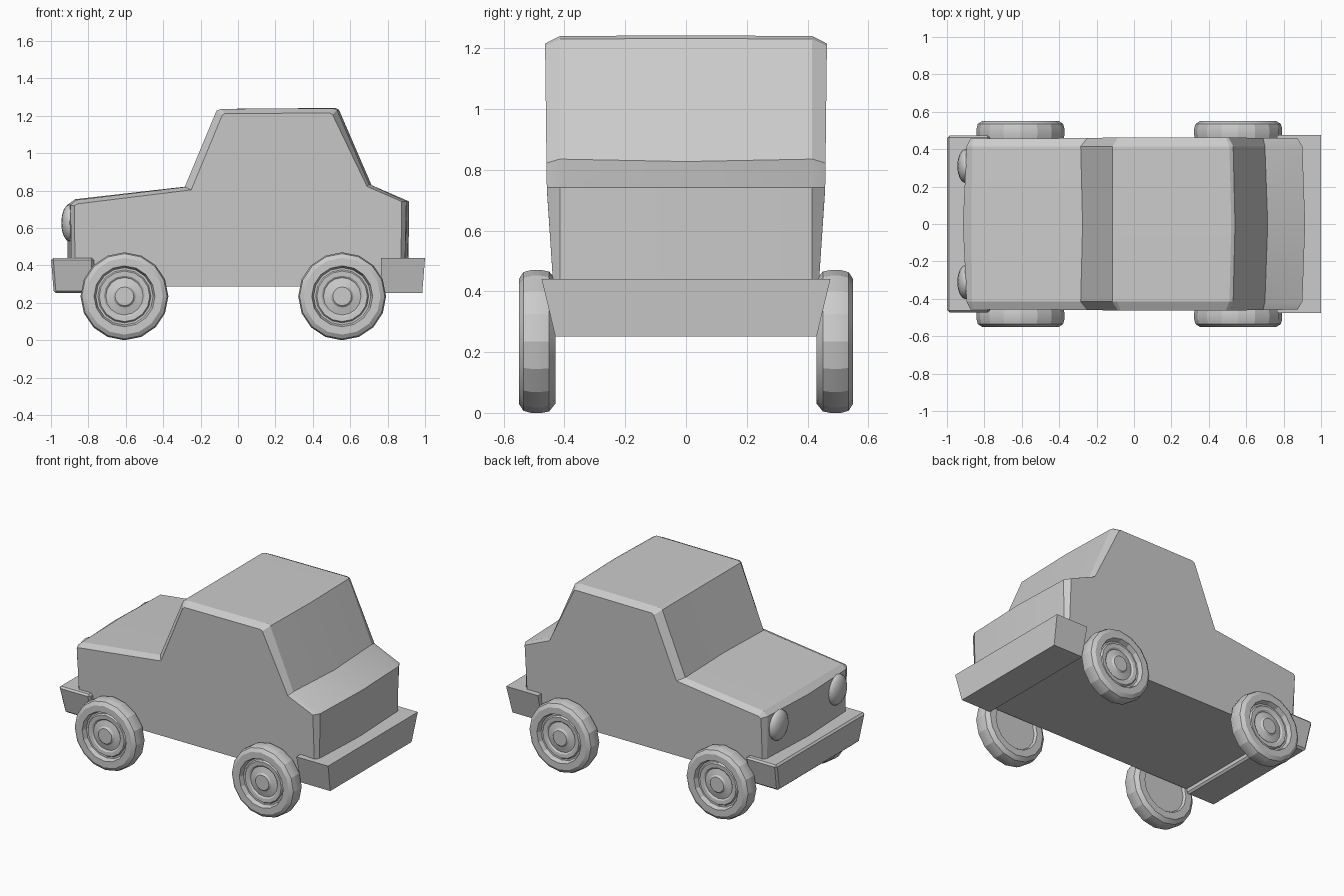
import bpy, bmesh, math

if "Cube" in bpy.data.objects:
    bpy.data.objects.remove(bpy.data.objects["Cube"])


def make_object(name, bm, angle=25):
    bmesh.ops.recalc_face_normals(bm, faces=bm.faces[:])
    mesh = bpy.data.meshes.new(name)
    bm.to_mesh(mesh)
    bm.free()
    ob = bpy.data.objects.new(name, mesh)
    bpy.context.collection.objects.link(ob)
    bpy.ops.object.select_all(action='DESELECT')
    ob.select_set(True)
    bpy.context.view_layer.objects.active = ob
    bpy.ops.object.shade_smooth_by_angle(angle=math.radians(angle))
    return ob


def loft(bm, rings, closed=True, caps=True):
    """Skin a list of equal-length point rings."""
    loops = [[bm.verts.new(p) for p in ring] for ring in rings]
    n = len(loops[0])
    for a, b in zip(loops, loops[1:]):
        for i in range(n):
            j = (i + 1) % n
            bm.faces.new((a[i], a[j], b[j], b[i]))
    if caps:
        bm.faces.new(loops[0])
        bm.faces.new(loops[-1])


# Car body: side outlines lofted across the width, chamfered at the flanks
middle = [(-.91, .29), (-.915, .725), (-.87, .757), (-.275, .825), (-.115, 1.23),
          (-.09, 1.24), (.52, 1.245), (.54, 1.235), (.715, .83), (.915, .745), (.91, .29)]
shoulder = [(-.89, .29), (-.895, .725), (-.865, .753), (-.285, .822), (-.115, 1.23),
            (-.09, 1.24), (.51, 1.243), (.53, 1.233), (.70, .838), (.90, .745), (.89, .29)]
flank = [(-.87, .29), (-.875, .722), (-.86, .732), (-.25, .807), (-.085, 1.205),
         (-.07, 1.215), (.49, 1.218), (.505, 1.21), (.69, .825), (.875, .745), (.87, .29)]


def half_width(z):
    if z < .74:
        return .428 + (z - .29) / .45 * .03
    return .458 + (z - .74) / .5 * .006


rings = []
for y, shape in ((-1, flank), (-.415, shoulder), (0, middle), (.415, shoulder), (1, flank)):
    rings.append([(x, y * half_width(z) if abs(y) == 1 else y, z) for x, z in shape])
bm = bmesh.new()
loft(bm, rings)
make_object("car_body", bm, 20)


# Bumpers: tapered blocks wrapping the ends of the body
def bumper(name, x_in, x_top, x_low, bevel):
    bm = bmesh.new()
    low, top = .255, .443
    loft(bm, [[(x_in, -.43, low), (x_low, -.43, low), (x_low, .43, low), (x_in, .43, low)],
              [(x_in, -.475, top), (x_top, -.475, top), (x_top, .475, top), (x_in, .475, top)]])
    if bevel:
        bmesh.ops.bevel(bm, geom=bm.edges[:], offset=bevel, segments=1,
                        affect='EDGES', profile=.5)
    make_object(name, bm)


bumper("front_bumper", -.77, -1.0, -.985, .012)
bumper("rear_bumper", .765, 1.0, .985, 0)

# Headlights: flattened domes on the nose
for side, label in ((-1, "right"), (1, "left")):
    bm = bmesh.new()
    bmesh.ops.create_uvsphere(bm, u_segments=16, v_segments=8, radius=1)
    bmesh.ops.scale(bm, vec=(.045, .092, .10), verts=bm.verts)
    bmesh.ops.translate(bm, vec=(-.9, side * .31, .63), verts=bm.verts)
    make_object("headlight_" + label, bm, 40)

# Wheels: 16-sided turned tyre with recessed rim and raised hub
tyre = [(.15, .445), (.16, .43), (.205, .43), (.23, .45), (.235, .475), (.235, .51),
        (.228, .535), (.205, .55), (.163, .55), (.153, .52), (.142, .52), (.135, .53),
        (.11, .528), (.10, .52), (.06, .53), (.05, .54)]
for x, end in ((-.607, "front"), (.557, "rear")):
    for side, label in ((-1, "right"), (1, "left")):
        rings = []
        for r, y in tyre:
            rings.append([(x + r * math.cos(k * math.pi / 8), side * y,
                           .238 + r * math.sin(k * math.pi / 8)) for k in range(16)])
        bm = bmesh.new()
        loft(bm, rings)
        make_object(f"{end}_wheel_{label}", bm, 20)

# Settle the wheels exactly on the ground
for ob in bpy.data.objects:
    ob.location.z -= .003
